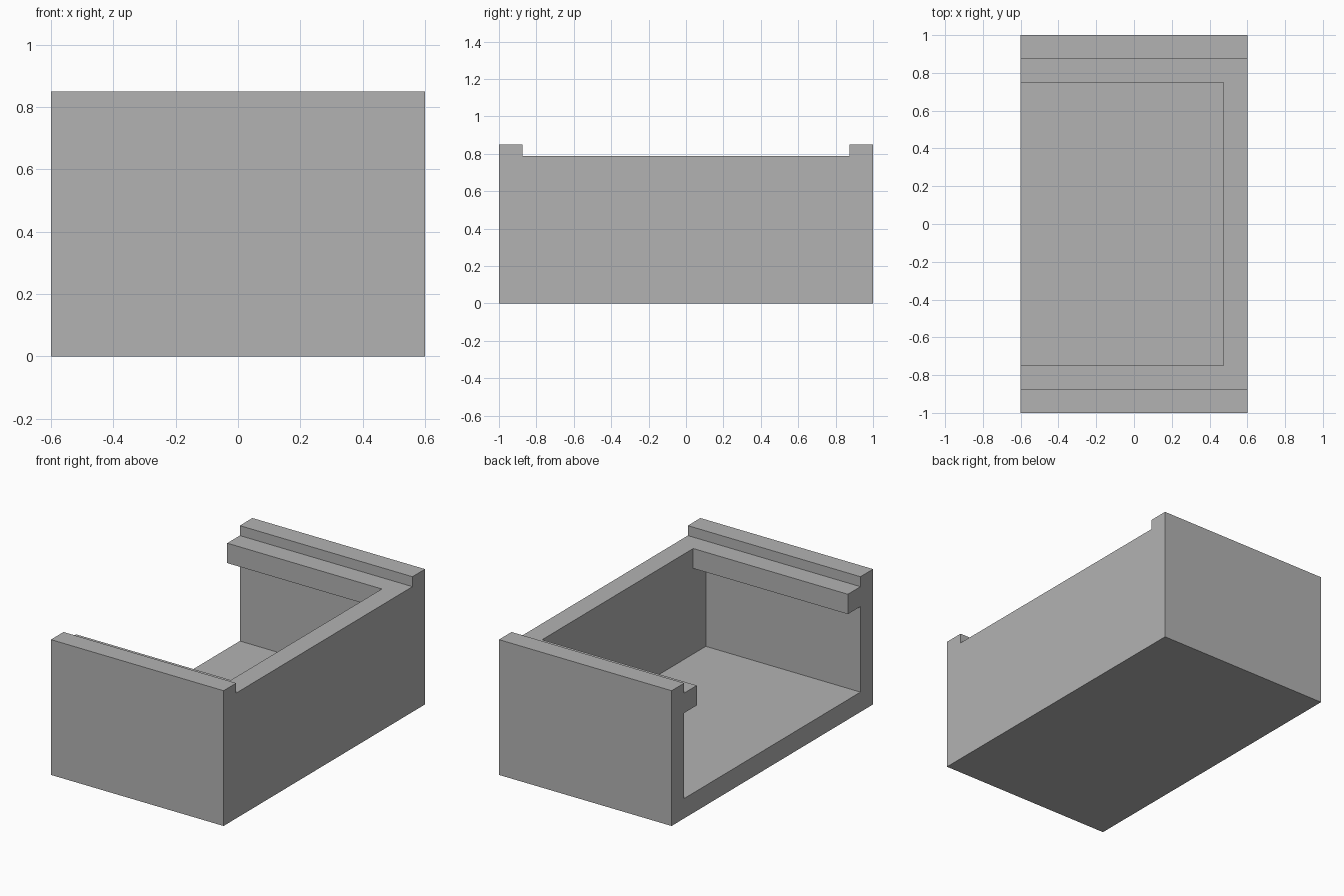
import bpy
import bmesh

cube = bpy.data.objects.get("Cube")
if cube:
    bpy.data.objects.remove(cube, do_unlink=True)

HALF_X, HALF_Y, WALL = 0.6, 1.0, 0.125
HEIGHT, LEDGE = 0.85, 0.7875
INNER_Y = HALF_Y - WALL

grey = bpy.data.materials.new("plain grey")
grey.use_nodes = True
grey.diffuse_color = (0.45, 0.45, 0.45, 1)
grey.node_tree.nodes["Principled BSDF"].inputs["Base Color"].default_value = grey.diffuse_color


def extrude_profile(name, half_profile, x0, x1):
    """Mirror a half profile (y, z) across y = 0 and sweep it along x."""
    profile = half_profile + [(-y, z) for y, z in reversed(half_profile)]
    bm = bmesh.new()
    face = bm.faces.new([bm.verts.new((x0, y, z)) for y, z in profile])
    swept = bmesh.ops.extrude_face_region(bm, geom=[face])["geom"]
    verts = [v for v in swept if isinstance(v, bmesh.types.BMVert)]
    bmesh.ops.translate(bm, verts=verts, vec=(x1 - x0, 0, 0))
    bmesh.ops.recalc_face_normals(bm, faces=bm.faces)
    mesh = bpy.data.meshes.new(name)
    bm.to_mesh(mesh)
    bm.free()
    mesh.materials.append(grey)
    obj = bpy.data.objects.new(name, mesh)
    bpy.context.collection.objects.link(obj)
    return obj


# Solid block with a raised rail along each long end
tray = extrude_profile("open_tray", [
    (HALF_Y, 0), (HALF_Y, HEIGHT), (INNER_Y, HEIGHT), (INNER_Y, LEDGE),
], -HALF_X, HALF_X)

# Cavity, narrower at the top to leave overhanging lips, open on one side
cavity = extrude_profile("cavity_cutter", [
    (INNER_Y, WALL), (INNER_Y, LEDGE - WALL),
    (INNER_Y - WALL, LEDGE - WALL), (INNER_Y - WALL, HEIGHT + WALL),
], -HALF_X - WALL, HALF_X - WALL)
cavity.hide_render = True

cut = tray.modifiers.new("hollow", "BOOLEAN")
cut.operation = "DIFFERENCE"
cut.solver = "EXACT"
cut.object = cavity
bpy.context.view_layer.objects.active = tray
bpy.ops.object.modifier_apply(modifier=cut.name)
bpy.data.objects.remove(cavity, do_unlink=True)
